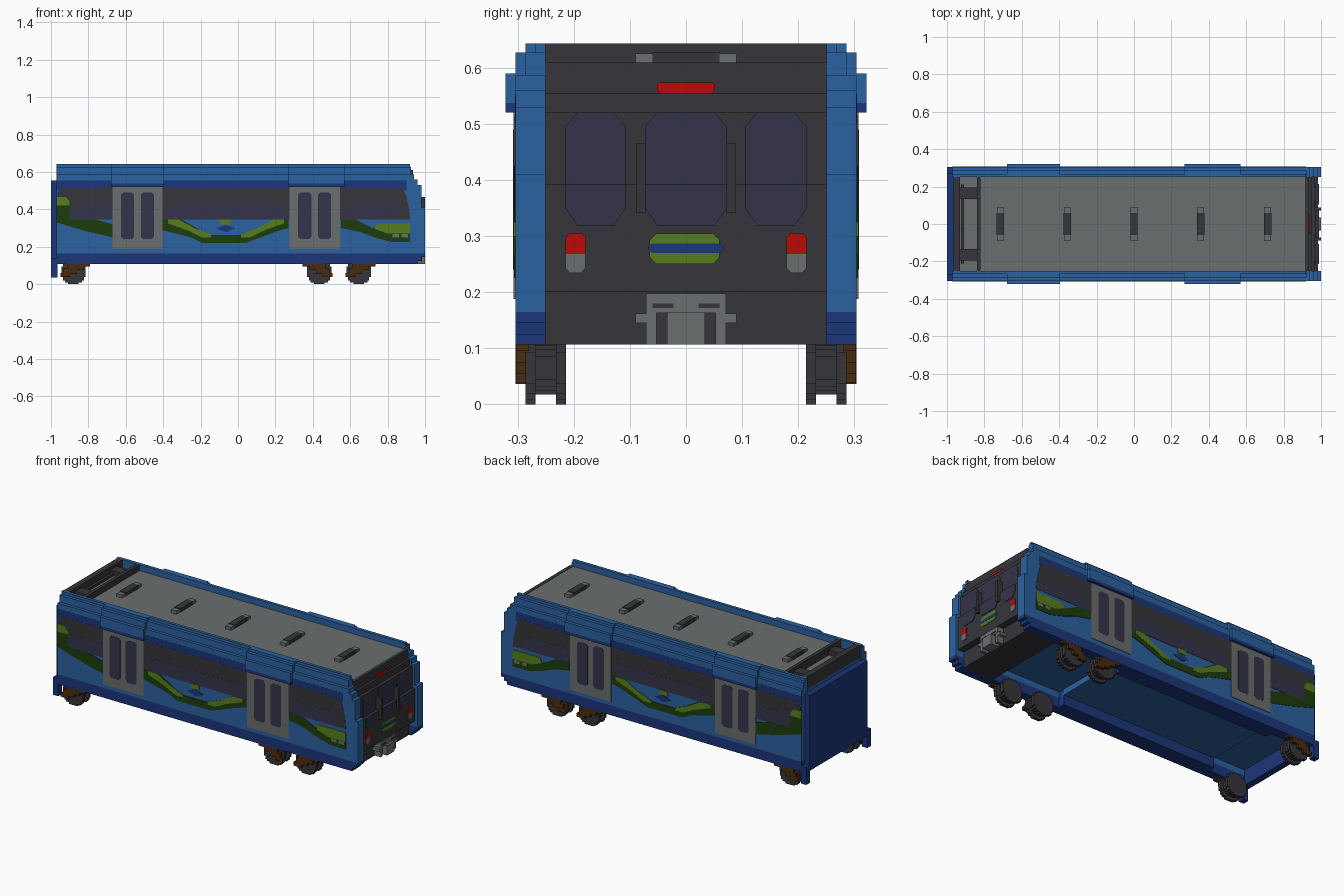
import bpy, bmesh, math

cube = bpy.data.objects.get("Cube")
if cube:
    bpy.data.objects.remove(cube, do_unlink=True)


def material(name, r, g, b):
    def lin(c):
        c /= 255
        return c / 12.92 if c <= 0.04045 else ((c + 0.055) / 1.055) ** 2.4
    col = (lin(r), lin(g), lin(b), 1)
    m = bpy.data.materials.new(name)
    m.use_nodes = True
    m.diffuse_color = col
    m.node_tree.nodes["Principled BSDF"].inputs["Base Color"].default_value = col
    return m


BLUE = material("mid blue", 43, 98, 160)
NAVY = material("navy", 27, 54, 122)
DARK = material("charcoal", 54, 53, 58)
GREY = material("grey", 107, 110, 110)
GLASS = material("tinted glass", 52, 52, 74)
RED = material("red", 188, 8, 8)
GREEN = material("dark green", 28, 60, 12)
LIME = material("light green", 86, 127, 30)
BROWN = material("brown", 73, 43, 13)


def prism(name, pts, d0, d1, mat, axis="y"):
    """Extrude a closed outline; axis y takes (x, z) points, axis x takes (y, z)."""
    def place(p, d):
        return (p[0], d, p[1]) if axis == "y" else (d, p[0], p[1])
    bm = bmesh.new()
    a = [bm.verts.new(place(p, d0)) for p in pts]
    b = [bm.verts.new(place(p, d1)) for p in pts]
    bm.faces.new(a)
    bm.faces.new(b[::-1])
    for i in range(len(pts)):
        j = (i + 1) % len(pts)
        bm.faces.new((a[i], b[i], b[j], a[j]))
    bmesh.ops.recalc_face_normals(bm, faces=bm.faces)
    me = bpy.data.meshes.new(name)
    bm.to_mesh(me)
    bm.free()
    me.materials.append(mat)
    ob = bpy.data.objects.new(name, me)
    bpy.context.collection.objects.link(ob)
    return ob


def rect(a0, a1, z0, z1, c=0.0):
    """Rectangle outline with optional cut corners."""
    if not c:
        return [(a0, z0), (a1, z0), (a1, z1), (a0, z1)]
    return [(a0 + c, z0), (a1 - c, z0), (a1, z0 + c), (a1, z1 - c),
            (a1 - c, z1), (a0 + c, z1), (a0, z1 - c), (a0, z0 + c)]


def box(name, x0, x1, y0, y1, z0, z1, mat):
    return prism(name, rect(x0, x1, z0, z1), y0, y1, mat)


def both(name, pts, y0, y1, mat):
    """Same part on the front and back long sides."""
    for side, s in (("front", -1), ("back", 1)):
        prism(f"{side}_{name}", pts, s * y0, s * y1, mat)


def decal(name, pts, layer, mat):
    both(name, pts, 0.303, 0.304 + 0.0007 * layer, mat)


# Body core, lowered floor, roof and end wall
box("body_core", -0.965, 0.90, -0.25, 0.25, 0.20, 0.57, BLUE)
box("floor", -0.72, 0.30, -0.22, 0.22, 0.165, 0.21, BLUE)
both("inner_sill", rect(-0.72, 0.30, 0.107, 0.21), 0.21, 0.25, NAVY)
box("roof", -0.82, 0.92, -0.25, 0.25, 0.565, 0.607, GREY)
box("end_wall", -1.0, -0.96, -0.272, 0.272, 0.107, 0.553, NAVY)

# Long sides with stepped rear edge and stepped cornice
both("side_panel", [(-0.97, 0.165), (1, 0.165), (1, 0.41), (0.98, 0.41), (0.98, 0.53),
                    (0.96, 0.53), (0.96, 0.56), (0.94, 0.56), (0.94, 0.587),
                    (-0.97, 0.587)], 0.25, 0.304, BLUE)
both("cornice", rect(-0.97, 0.925, 0.58, 0.627), 0.25, 0.286, BLUE)
both("roof_lip", rect(-0.97, 0.92, 0.62, 0.643), 0.25, 0.268, BLUE)
both("skirt", [(-0.97, 0.107), (0.96, 0.107), (0.96, 0.125), (0.98, 0.125), (0.98, 0.145),
               (1, 0.145), (1, 0.165), (-0.97, 0.165)], 0.25, 0.304, NAVY)
both("corner_foot", rect(-1, -0.965, 0.036, 0.14), 0.268, 0.304, NAVY)

# Side stripe and window band
decal("upper_stripe", rect(-0.97, 0.90, 0.50, 0.553), 1, NAVY)
decal("window_band", [(-0.965, 0.345), (0.92, 0.345), (0.915, 0.40), (0.90, 0.47),
                      (0.88, 0.515), (-0.94, 0.515), (-0.965, 0.49)], 2, DARK)
for i, (a, b) in enumerate(((-0.89, -0.66), (-0.38, 0.25), (0.56, 0.86))):
    decal(f"side_window_{i + 1}", rect(a, b, 0.345, 0.425), 3, GLASS)

# Painted landscape
decal("left_hill", [(-0.97, 0.33), (-0.87, 0.30), (-0.80, 0.28), (-0.67, 0.25), (-0.67, 0.32),
                    (-0.76, 0.345), (-0.90, 0.345), (-0.90, 0.42), (-0.97, 0.42)], 4, GREEN)
decal("left_meadow", [(-0.97, 0.42), (-0.90, 0.42), (-0.90, 0.44), (-0.92, 0.465),
                      (-0.97, 0.465)], 4, LIME)
decal("middle_hill", [(-0.41, 0.29), (-0.33, 0.27), (-0.25, 0.25), (-0.19, 0.22), (0.04, 0.22),
                      (0.12, 0.25), (0.20, 0.28), (0.27, 0.30), (0.27, 0.345), (0.24, 0.345),
                      (0.13, 0.31), (0.03, 0.262), (-0.16, 0.262), (-0.24, 0.31), (-0.30, 0.345),
                      (-0.41, 0.345)], 4, GREEN)
for n, s in (("a", -1), ("b", 1)):
    decal(f"middle_meadow_{n}", [(-0.065 + s * u, z) for u, z in (
        (0.31, 0.345), (0.25, 0.345), (0.17, 0.30), (0.08, 0.265), (0.08, 0.25),
        (0.13, 0.25), (0.20, 0.285), (0.31, 0.325))], 5, LIME)
decal("far_meadow", rect(-0.095, -0.04, 0.32, 0.345), 5, LIME)
decal("pond", [(-0.115, 0.298), (-0.07, 0.28), (-0.058, 0.28), (-0.013, 0.298),
               (-0.058, 0.316), (-0.07, 0.316)], 5, NAVY)
decal("right_hill", [(0.55, 0.30), (0.65, 0.28), (0.73, 0.25), (0.82, 0.225), (0.92, 0.225),
                     (0.92, 0.30), (0.72, 0.30), (0.63, 0.345), (0.55, 0.345)], 4, GREEN)
decal("right_meadow", [(0.73, 0.295), (0.80, 0.27), (0.92, 0.27), (0.92, 0.325),
                       (0.74, 0.325)], 5, LIME)
for i, x in enumerate((0.825, 0.875)):
    decal(f"meadow_stone_{i + 1}", rect(x, x + 0.035, 0.25, 0.268), 5, GREY)

# Doors with paired windows and projecting stepped headers
for i, (x0, x1) in enumerate(((-0.67, -0.405), (0.275, 0.545))):
    mid = (x0 + x1) / 2
    decal(f"door_{i + 1}", rect(x0, x1, 0.188, 0.52), 5, GREY)
    for k, s in enumerate((-1, 1)):
        decal(f"door_{i + 1}_window_{k + 1}",
              rect(mid + s * 0.053 - 0.035, mid + s * 0.053 + 0.035, 0.24, 0.49, 0.012), 6, GLASS)
    h0, h1 = (-0.68, -0.395) if i == 0 else (0.27, 0.57)
    both(f"door_header_{i + 1}", rect(h0, h1, 0.537, 0.59), 0.29, 0.322, BLUE)
    both(f"door_header_trim_{i + 1}", rect(h0, h1, 0.52, 0.537), 0.30, 0.322, NAVY)
    both(f"door_header_step_{i + 1}", rect(h0, h1, 0.585, 0.627), 0.27, 0.304, BLUE)
    both(f"door_header_cap_{i + 1}", rect(h0, h1, 0.62, 0.643), 0.25, 0.286, BLUE)

# Roof vents
for i in range(5):
    x = -0.714 + i * 0.357
    box(f"vent_base_{i + 1}", x - 0.018, x + 0.018, -0.09, 0.09, 0.60, 0.625, GREY)
    box(f"vent_grip_{i + 1}", x - 0.02, x + 0.02, -0.06, 0.06, 0.60, 0.628, DARK)

# Roof equipment trough
box("trough_floor", -0.95, -0.82, -0.25, 0.25, 0.565, 0.595, GREY)
box("trough_outer_bar", -0.965, -0.93, -0.25, 0.25, 0.55, 0.643, DARK)
box("trough_inner_bar", -0.84, -0.82, -0.25, 0.25, 0.57, 0.643, DARK)
for i, y in enumerate((-0.165, 0.165)):
    box(f"trough_block_{i + 1}", -0.935, -0.835, y - 0.03, y + 0.03, 0.59, 0.625, DARK)
box("trough_rail", -0.925, -0.91, -0.21, 0.21, 0.59, 0.61, DARK)

# Rear end wall, stepping inwards towards the roof
prism("rear_wall", [(0.88, 0.20), (0.985, 0.20), (0.985, 0.392), (0.967, 0.392), (0.967, 0.52),
                    (0.95, 0.52), (0.95, 0.555), (0.935, 0.555), (0.935, 0.609), (0.915, 0.609),
                    (0.915, 0.56), (0.88, 0.56)], -0.25, 0.25, DARK)
box("rear_underframe", 0.75, 0.945, -0.25, 0.25, 0.107, 0.21, DARK)
prism("rear_top_light", rect(-0.052, 0.052, 0.555, 0.574, 0.005), 0.92, 0.942, RED, "x")
for n, y0, y1 in (("front", -0.215, -0.107), ("middle", -0.073, 0.073), ("back", 0.105, 0.215)):
    c = 0.022
    prism(f"rear_window_lower_{n}", [(y0 + c, 0.318), (y1 - c, 0.318), (y1, 0.35), (y1, 0.392),
          (y0, 0.392), (y0, 0.35)], 0.965, 0.988, GLASS, "x")
    prism(f"rear_window_upper_{n}", [(y0, 0.392), (y1, 0.392), (y1, 0.495), (y1 - c, 0.52),
          (y0 + c, 0.52), (y0, 0.495)], 0.955, 0.97, GLASS, "x")
for n, s in (("front", -1), ("back", 1)):
    y = s * 0.08
    box(f"rear_handle_{n}", 0.96, 1.0, y - 0.008, y + 0.008, 0.341, 0.465, DARK)
    y = s * 0.197
    prism(f"tail_light_{n}", [(y - 0.018, 0.268), (y + 0.018, 0.268), (y + 0.018, 0.298),
          (y + 0.011, 0.305), (y - 0.011, 0.305), (y - 0.018, 0.298)], 0.98, 0.989, RED, "x")
    prism(f"lower_light_{n}", [(y - 0.01, 0.234), (y + 0.01, 0.234), (y + 0.018, 0.243),
          (y + 0.018, 0.268), (y - 0.018, 0.268), (y - 0.018, 0.243)], 0.98, 0.989, GREY, "x")
prism("rear_green_plate", rect(-0.065, 0.06, 0.25, 0.305, 0.012), 0.98, 0.988, LIME, "x")
prism("rear_blue_plate", rect(-0.067, 0.067, 0.27, 0.287, 0.006), 0.98, 0.989, NAVY, "x")

# Coupler
box("coupler_top", 0.93, 0.986, -0.071, 0.071, 0.163, 0.198, GREY)
box("coupler_head", 0.90, 1.0, -0.034, 0.034, 0.107, 0.165, GREY)
for n, s in (("front", -1), ("back", 1)):
    both_y = sorted((s * 0.022, s * 0.06))
    box(f"coupler_slot_{n}", 0.98, 0.988, both_y[0], both_y[1], 0.172, 0.18, DARK)
    y = s * 0.062
    box(f"coupler_cheek_{n}", 0.93, 0.985, y - 0.009, y + 0.009, 0.107, 0.165, GREY)
    y = s * 0.08
    box(f"coupler_tab_{n}", 0.93, 0.985, y - 0.01, y + 0.01, 0.145, 0.162, GREY)


# Wheels with stepped rims and slanted brown axle guards
def stepped_disc(x, r):
    quarter = [(1.0, 0.43), (0.86, 0.43), (0.86, 0.71), (0.71, 0.71), (0.71, 0.86),
               (0.43, 0.86), (0.43, 1.0)]
    pts = []
    for k in range(4):
        c, s = round(math.cos(k * math.pi / 2)), round(math.sin(k * math.pi / 2))
        pts += [(x + r * (c * a - s * b), 0.065 + r * (s * a + c * b)) for a, b in quarter]
    return pts


for i, (x, s) in enumerate(((-0.88, 1), (0.435, -1), (0.645, 1))):
    both(f"wheel_{i + 1}_hub", stepped_disc(x, 0.047), 0.23, 0.27, DARK)
    both(f"wheel_{i + 1}_inner_rim", stepped_disc(x, 0.065), 0.214, 0.232, DARK)
    both(f"wheel_{i + 1}_outer_rim", stepped_disc(x, 0.065), 0.268, 0.286, DARK)
    both(f"wheel_{i + 1}_guard", [(x + s * u, z) for u, z in (
        (-0.07, 0.038), (-0.018, 0.038), (-0.018, 0.055), (0.018, 0.055), (0.018, 0.075),
        (0.054, 0.075), (0.054, 0.095), (0.09, 0.095), (0.09, 0.125), (0.0, 0.125),
        (0.0, 0.107), (-0.035, 0.107), (-0.035, 0.085), (-0.053, 0.085), (-0.053, 0.06),
        (-0.07, 0.06))], 0.28, 0.303, BROWN)
